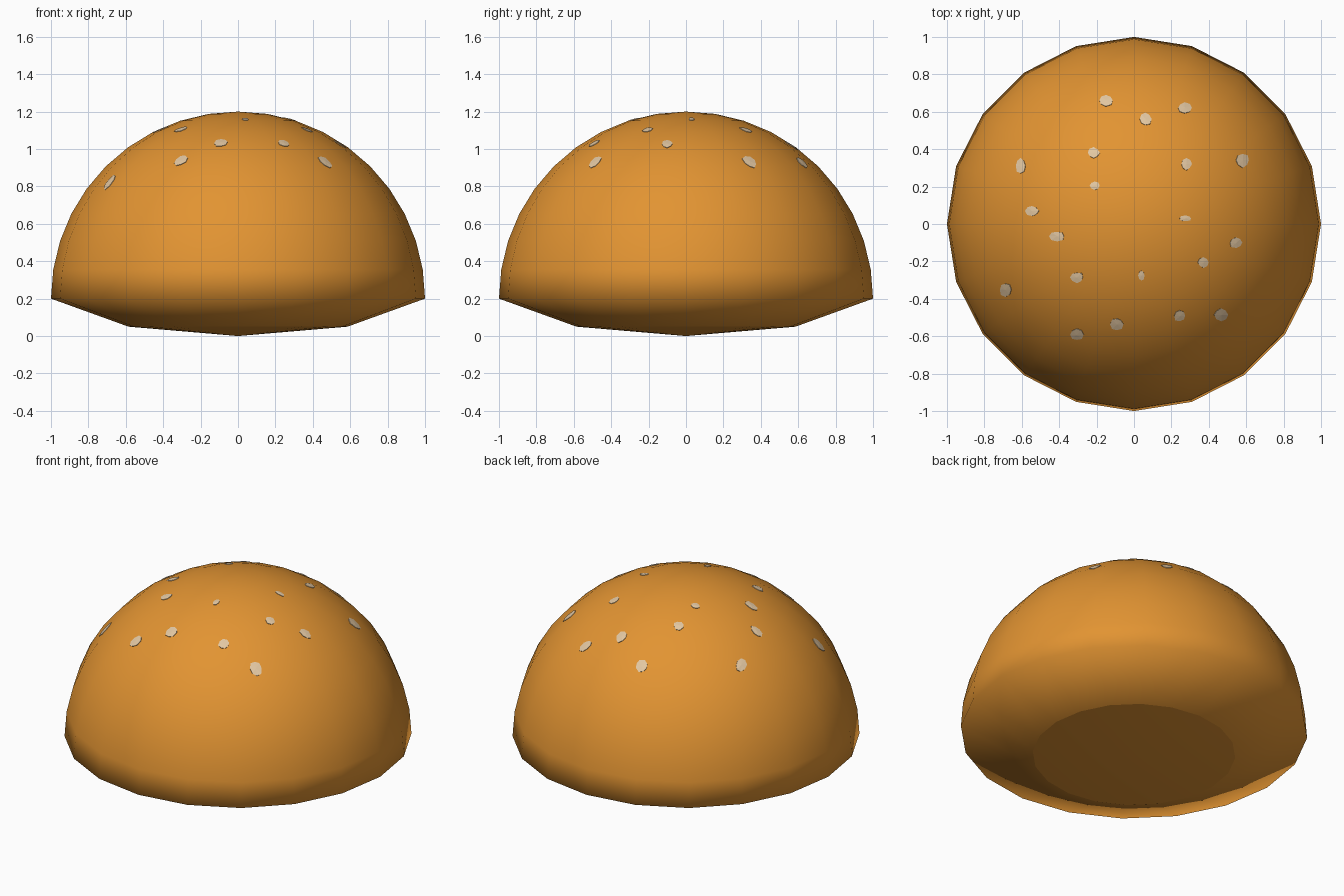
import bpy, bmesh, math, random
from mathutils import Vector
from mathutils.bvhtree import BVHTree

if "Cube" in bpy.data.objects:
    bpy.data.objects.remove(bpy.data.objects["Cube"])

random.seed(4)
SIDES = 20


def material(name, rgb):
    m = bpy.data.materials.new(name)
    m.diffuse_color = (*rgb, 1)
    m.use_nodes = True
    m.node_tree.nodes["Principled BSDF"].inputs["Base Color"].default_value = m.diffuse_color
    return m


bread = material("toasted bread", (0.76, 0.295, 0.032))
cream = material("cream seed", (0.76, 0.57, 0.36))


def finish(bm, name, mat, smooth):
    for f in bm.faces:
        f.smooth = smooth
    me = bpy.data.meshes.new(name)
    bm.to_mesh(me)
    me.materials.append(mat)
    ob = bpy.data.objects.new(name, me)
    bpy.context.collection.objects.link(ob)
    return ob


def lathe(profile):
    """Revolve (radius, z) points; a zero radius makes a pole."""
    bm = bmesh.new()
    rings = []
    for r, z in profile:
        if r < 1e-5:
            rings.append([bm.verts.new((0, 0, z))] * SIDES)
        else:
            rings.append([bm.verts.new((r * math.cos(math.tau * i / SIDES),
                                        r * math.sin(math.tau * i / SIDES), z))
                          for i in range(SIDES)])
    for a, b in zip(rings, rings[1:]):
        for i in range(SIDES):
            j = (i + 1) % SIDES
            quad = [a[i], a[j], b[j], b[i]]
            bm.faces.new(list(dict.fromkeys(quad)))
    bm.normal_update()
    return bm


# Domed bun top with its sloping underside, smooth across the rim
dome = [(0.585, 0.05)]
dome += [(math.cos(math.radians(9 * k)), 0.2 + math.sin(math.radians(9 * k)))
         for k in range(10)]
dome.append((0, 1.2))
bm = lathe(dome)
surface = BVHTree.FromBMesh(bm)
finish(bm, "bun_top", bread, True)
bm.free()

# Shallow base cap with a crisp border
bm = lathe([(0, 0), (0.585, 0.05)])
finish(bm, "bun_base", bread, True)
bm.free()

# Seeds: x, y, half width, half depth as seen from above
seeds = [
    (-.15, .66, .040, .030), (.06, .56, .033, .035), (.27, .62, .037, .028),
    (-.215, .38, .032, .030), (-.21, .205, .025, .022), (.28, .32, .030, .032),
    (.58, .34, .037, .037), (-.605, .31, .027, .042), (-.545, .07, .035, .030),
    (-.41, -.065, .040, .027), (.275, .03, .033, .015), (.545, -.10, .035, .030),
    (.37, -.205, .032, .027), (.04, -.275, .018, .030), (-.305, -.285, .035, .028),
    (-.685, -.35, .033, .037), (.245, -.49, .033, .032), (.465, -.485, .035, .032),
    (-.09, -.535, .035, .033), (-.305, -.59, .035, .030),
]


def on_dome(x, y, lift):
    hit = surface.ray_cast(Vector((x, y, 2)), Vector((0, 0, -1)))[0]
    return hit + (hit - Vector((0, 0, 0.2))).normalized() * lift


bm = bmesh.new()
for x, y, rx, ry in seeds:
    centre = bm.verts.new(on_dome(x, y, 0.005))
    rim, skirt = [], []
    for i in range(8):
        a = math.tau * i / 8
        k = random.uniform(0.85, 1.1)
        px, py = x + rx * k * math.cos(a), y + ry * k * math.sin(a)
        rim.append(bm.verts.new(on_dome(px, py, 0.003)))
        skirt.append(bm.verts.new(on_dome(px, py, -0.003)))
    for i in range(8):
        j = (i + 1) % 8
        bm.faces.new((centre, rim[i], rim[j]))
        bm.faces.new((rim[i], skirt[i], skirt[j], rim[j]))
bm.normal_update()
finish(bm, "seeds", cream, False)
bm.free()
